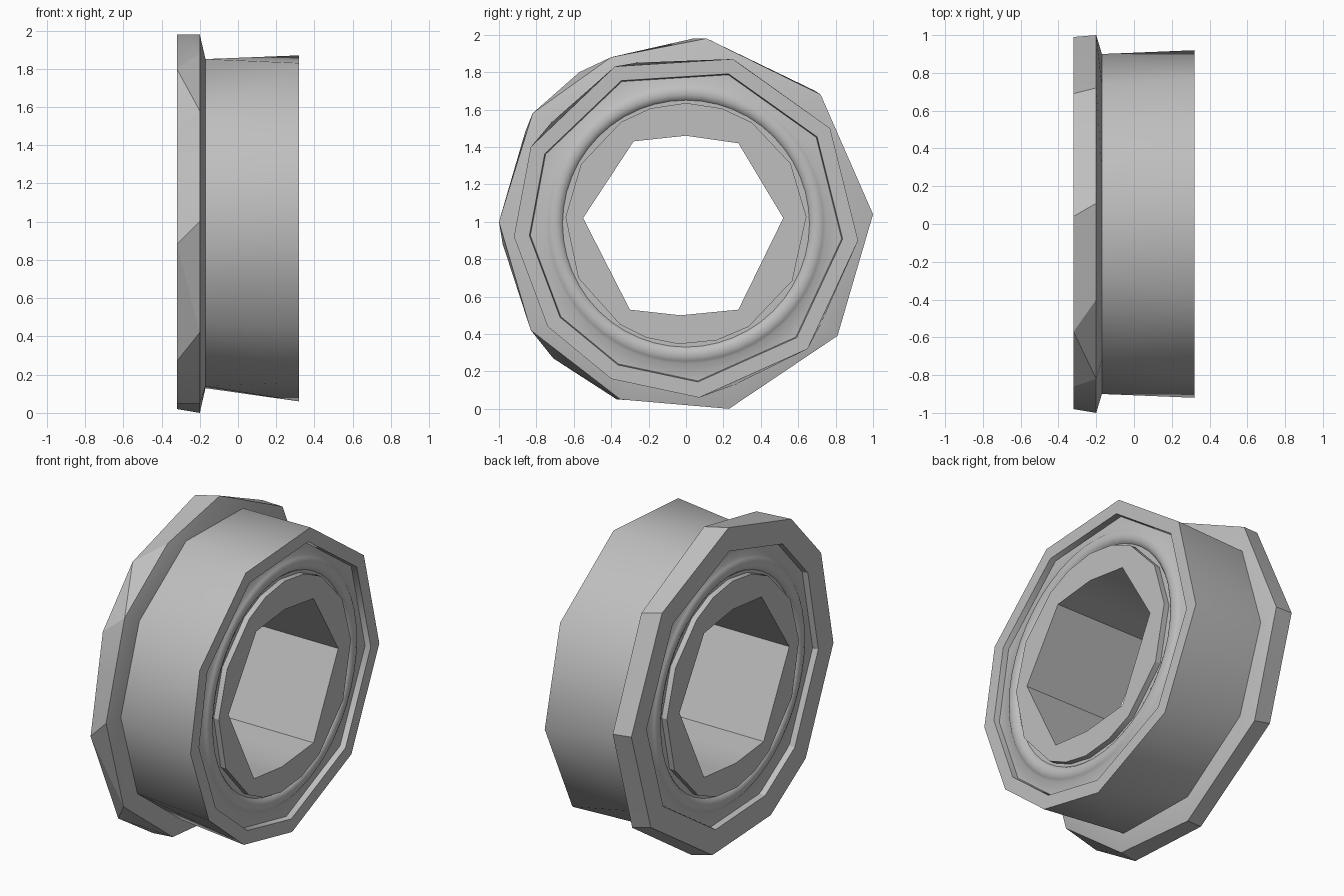
import bpy
import bmesh
from math import sin, cos, radians, hypot

cube = bpy.data.objects.get("Cube")
if cube:
    bpy.data.objects.remove(cube, do_unlink=True)

CENTRE_Z = 0.99

steel = bpy.data.materials.new("steel grey")
steel.use_nodes = True
GREY = (0.52, 0.52, 0.52, 1)
steel.diffuse_color = GREY
steel.node_tree.nodes["Principled BSDF"].inputs["Base Color"].default_value = GREY


def circle(radius, count, start=0):
    """Clockwise (y, z) points about the axle."""
    return [(radius * cos(radians(start - 360 * i / count)),
             radius * sin(radians(start - 360 * i / count))) for i in range(count)]


def scaled(points, factor):
    return [(y * factor, z * factor) for y, z in points]


def centred(points):
    return [(y, z - CENTRE_Z) for y, z in points]


def loft(name, loops, angle):
    """Join (x, outline) loops in turn and close the last onto the first."""
    bm = bmesh.new()
    rings = [[bm.verts.new((x, y, z + CENTRE_Z)) for y, z in pts] for x, pts in loops]
    for a, b in zip(rings, rings[1:] + rings[:1]):
        for i in range(len(a)):
            j = (i + 1) % len(a)
            bm.faces.new((a[i], a[j], b[j], b[i]))
    bmesh.ops.triangulate(bm, faces=bm.faces[:])
    bmesh.ops.recalc_face_normals(bm, faces=bm.faces[:])
    mesh = bpy.data.meshes.new(name)
    bm.to_mesh(mesh)
    bm.free()
    mesh.materials.append(steel)
    obj = bpy.data.objects.new(name, mesh)
    bpy.context.collection.objects.link(obj)
    bpy.ops.object.select_all(action="DESELECT")
    obj.select_set(True)
    bpy.context.view_layer.objects.active = obj
    bpy.ops.object.shade_smooth_by_angle(angle=radians(angle))
    return obj


# Uneven ten-sided outlines, clockwise from the top
flange_face = centred([(0.04, 1.98), (0.69, 1.70), (0.99, 1.05), (0.80, 0.42), (0.2, 0.02),
                       (-0.37, 0.05), (-0.71, 0.27), (-0.98, 0.88), (-0.86, 1.48), (-0.57, 1.8)])
flange_back = centred([(0.11, 1.98), (0.72, 1.68), (1.0, 1.04), (0.81, 0.39), (0.23, 0.0),
                       (-0.35, 0.05), (-0.83, 0.42), (-1.0, 1.0), (-0.82, 1.58), (-0.4, 1.88)])
body_end = centred([(0.25, 1.87), (0.77, 1.5), (0.92, 0.9), (0.65, 0.32), (0.07, 0.06),
                    (-0.4, 0.16), (-0.74, 0.44), (-0.92, 0.92), (-0.83, 1.4), (-0.38, 1.83)])
neck = circle(0.9, 10, 71)

# Flange with its back sloping to the neck
loft("flange", [(-0.26, scaled(flange_face, 0.84)), (-0.32, scaled(flange_face, 0.85)),
                (-0.32, flange_face), (-0.2, flange_back),
                (-0.17, neck), (-0.17, scaled(neck, 0.92))], 28)

# Outer ring body
loft("outer_ring", [(-0.17, neck), (0.32, body_end), (0.32, scaled(body_end, 0.91)),
                    (0.26, scaled(body_end, 0.9)), (-0.17, scaled(neck, 0.92))], 45)

# Inner ring: eight-cornered bore, halved edges, rounder outside
corners = centred([(-0.55, 1.02), (-0.28, 1.43), (0, 1.46), (0.28, 1.42),
                   (0.52, 1.02), (0.28, 0.53), (-0.03, 0.5), (-0.3, 0.53)])
bore = []
for (y, z), (y2, z2) in zip(corners, corners[1:] + corners[:1]):
    bore += [(y, z), ((y + y2) / 2, (z + z2) / 2)]
rim = [(0.645 * y / hypot(y, z), 0.645 * z / hypot(y, z)) for y, z in bore]
loft("inner_ring", [(-0.32, bore), (-0.32, rim), (0.32, rim), (0.32, bore)], 28)

# Recessed shields with a rounded bead, the same on both sides
shield = [(0.85, 0.285), (0.75, 0.285), (0.735, 0.297), (0.715, 0.305),
          (0.69, 0.305), (0.67, 0.297), (0.66, 0.285), (0.6, 0.285)]
profile = [(r, x) for r, x in shield] + [(r, -x) for r, x in reversed(shield)]
loft("shields", [(x, circle(r, 48)) for r, x in profile], 45)
